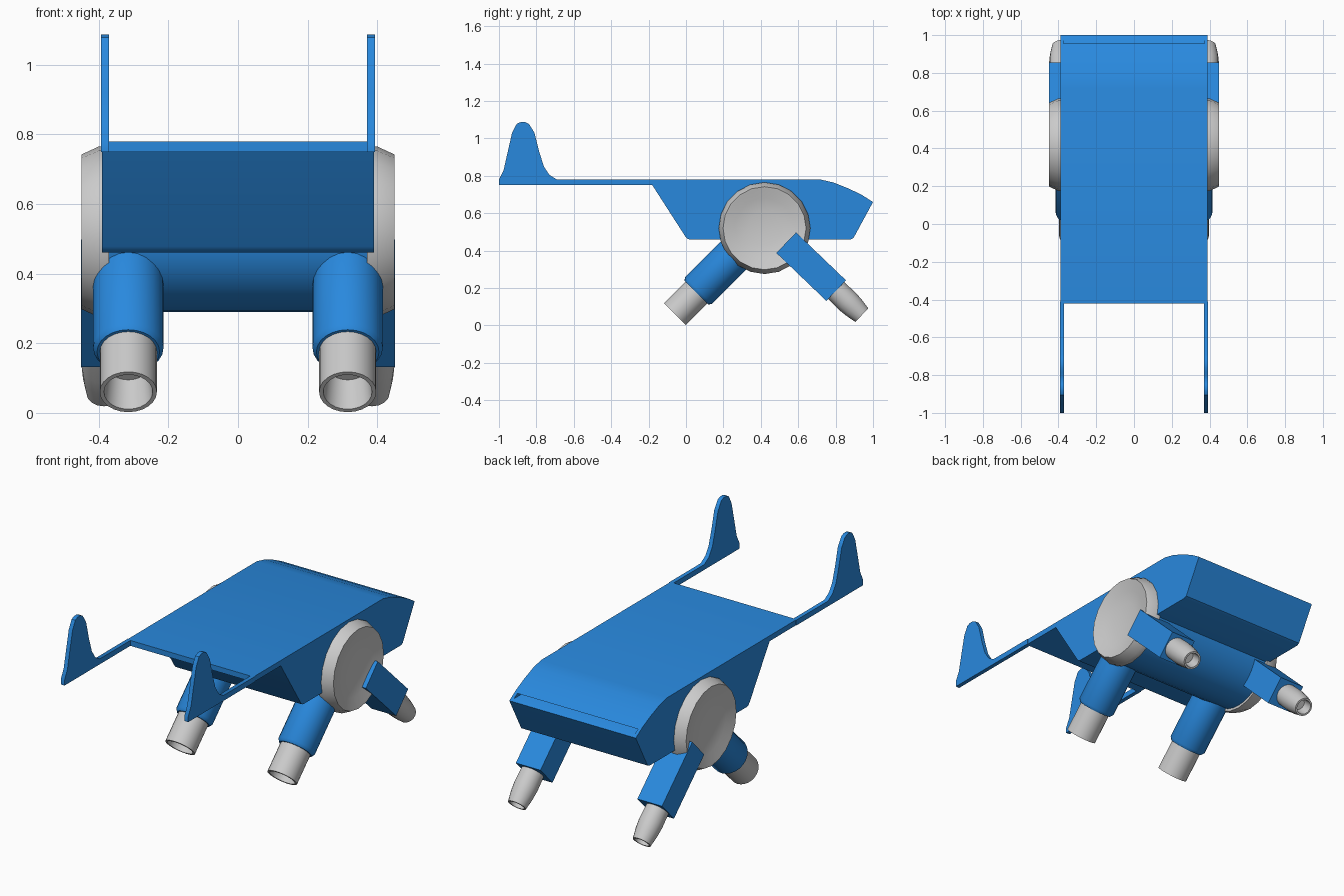
import bpy, bmesh, math
from mathutils import Vector

if "Cube" in bpy.data.objects:
    bpy.data.objects.remove(bpy.data.objects["Cube"])

blue = bpy.data.materials.new("blue_paint")
blue.diffuse_color = (0.022, 0.25, 0.73, 1)
blue.use_nodes = True
blue.node_tree.nodes["Principled BSDF"].inputs["Base Color"].default_value = blue.diffuse_color


def finish(name, bm, mat=None, angle=35):
    bmesh.ops.recalc_face_normals(bm, faces=bm.faces)
    me = bpy.data.meshes.new(name)
    bm.to_mesh(me)
    bm.free()
    ob = bpy.data.objects.new(name, me)
    bpy.context.collection.objects.link(ob)
    if mat:
        me.materials.append(mat)
    bpy.ops.object.select_all(action='DESELECT')
    ob.select_set(True)
    bpy.context.view_layer.objects.active = ob
    bpy.ops.object.shade_smooth_by_angle(angle=math.radians(angle))
    return ob


def extrude_x(profile, x0, x1):
    """Solid from a (y, z) outline spanning x0..x1."""
    bm = bmesh.new()
    a = [bm.verts.new((x0, y, z)) for y, z in profile]
    b = [bm.verts.new((x1, y, z)) for y, z in profile]
    bm.faces.new(a)
    bm.faces.new(b[::-1])
    n = len(profile)
    for i in range(n):
        j = (i + 1) % n
        bm.faces.new((a[i], b[i], b[j], a[j]))
    return bm


def lathe(profile, origin, axis, seg=20, phase=0.0):
    """Revolve (radius, distance) points around an axis."""
    bm = bmesh.new()
    o, d = Vector(origin), Vector(axis).normalized()
    u = Vector((0, 1, 0)) if abs(d.x) > 0.9 else Vector((1, 0, 0))
    v = d.cross(u)
    rings = []
    for r, h in profile:
        c = o + d * h
        if r == 0:
            rings.append([bm.verts.new(c)] * seg)
            continue
        angs = [phase + 2 * math.pi * i / seg for i in range(seg)]
        rings.append([bm.verts.new(c + (u * math.cos(t) + v * math.sin(t)) * r) for t in angs])
    for p, q in zip(rings, rings[1:]):
        for i in range(seg):
            j = (i + 1) % seg
            vs = list(dict.fromkeys((p[i], p[j], q[j], q[i])))
            bm.faces.new(vs)
    return bm


# Body with flat deck, sloping nose and wedge belly
outline = [(-0.42, 0.75), (-0.42, 0.78), (0.72, 0.78), (0.79, 0.764), (0.87, 0.732),
           (0.94, 0.698), (1.0, 0.66), (0.905, 0.485), (0.895, 0.467), (0.88, 0.46),
           (0.02, 0.46), (0.007, 0.464), (-0.005, 0.478), (-0.18, 0.75)]
bm = extrude_x(outline, -0.39, 0.39)
bmesh.ops.recalc_face_normals(bm, faces=bm.faces)
# Recessed nose opening
nose = max(bm.faces, key=lambda f: f.calc_center_median().y if abs(f.normal.x) < 0.5 else -9)
bmesh.ops.inset_region(bm, faces=[nose], thickness=0.025)
bmesh.ops.inset_region(bm, faces=[nose], thickness=0.0001)
bmesh.ops.translate(bm, verts=nose.verts[:], vec=(0, -0.15, 0))
finish("body", bm, blue)

# Cross drum between the side discs
finish("cross_drum", lathe([(0, 0), (0.23, 0), (0.23, 0.78), (0, 0.78)],
                           (-0.39, 0.42, 0.52), (1, 0, 0), 32), blue)

fin = [(-1, 0.75), (-1, 0.78), (-0.975, 0.83), (-0.955, 0.92), (-0.93, 1.03), (-0.905, 1.078),
       (-0.885, 1.087), (-0.86, 1.087), (-0.84, 1.078), (-0.81, 1.03), (-0.785, 0.93),
       (-0.76, 0.85), (-0.73, 0.805), (-0.69, 0.78), (-0.41, 0.78), (-0.41, 0.75)]

for s, side in ((-1, "left"), (1, "right")):
    # Tail rail with upright fin
    finish(f"tail_fin_{side}", extrude_x(fin, s * 0.37, s * 0.393), blue)

    # Dished side disc
    disc = [(0, 0), (0.245, 0), (0.245, 0.03), (0.222, 0.08), (0.21, 0.077),
            (0.16, 0.06), (0.09, 0.048), (0, 0.045)]
    finish(f"side_disc_{side}", lathe(disc, (s * 0.37, 0.42, 0.52), (s, 0, 0), 20), angle=30)

    # Rear leg: round sleeve and hollow nozzle
    o, d = (s * 0.315, 0.30, 0.42), (0, -1, -1)
    finish(f"rear_leg_{side}", lathe([(0, 0), (0.101, 0), (0.101, 0.33), (0.09, 0.346), (0, 0.346)],
                                     o, d, 24), blue)
    finish(f"rear_nozzle_{side}", lathe([(0, 0.33), (0.082, 0.33), (0.082, 0.509), (0.07, 0.509),
                                         (0.06, 0.40), (0, 0.40)], o, d, 24))

    # Front leg: square sleeve and tapered hollow nozzle
    d = Vector((0, 0.72, -0.69)).normalized()
    tip = Vector((s * 0.375, 0.94, 0.055))
    o = tip - d * 0.56
    r = 0.076 * math.sqrt(2)
    finish(f"front_leg_{side}", lathe([(0, 0), (r, 0), (r, 0.37), (0, 0.37)],
                                      o, d, 4, math.pi / 4), blue)
    o.x = s * 0.385
    finish(f"front_nozzle_{side}", lathe([(0, 0.36), (0.062, 0.36), (0.064, 0.45), (0.06, 0.50),
                                          (0.05, 0.56), (0.04, 0.56), (0.035, 0.50), (0, 0.50)],
                                         o, d, 16))

    # Bullet-shaped nose light
    finish(f"nose_light_{side}", lathe([(0, 0), (0.07, 0), (0.07, 0.08), (0.06, 0.12),
                                        (0.035, 0.15), (0, 0.16)],
                                       (s * 0.2, 0.78, 0.575), (0, 1, 0), 16), angle=50)
